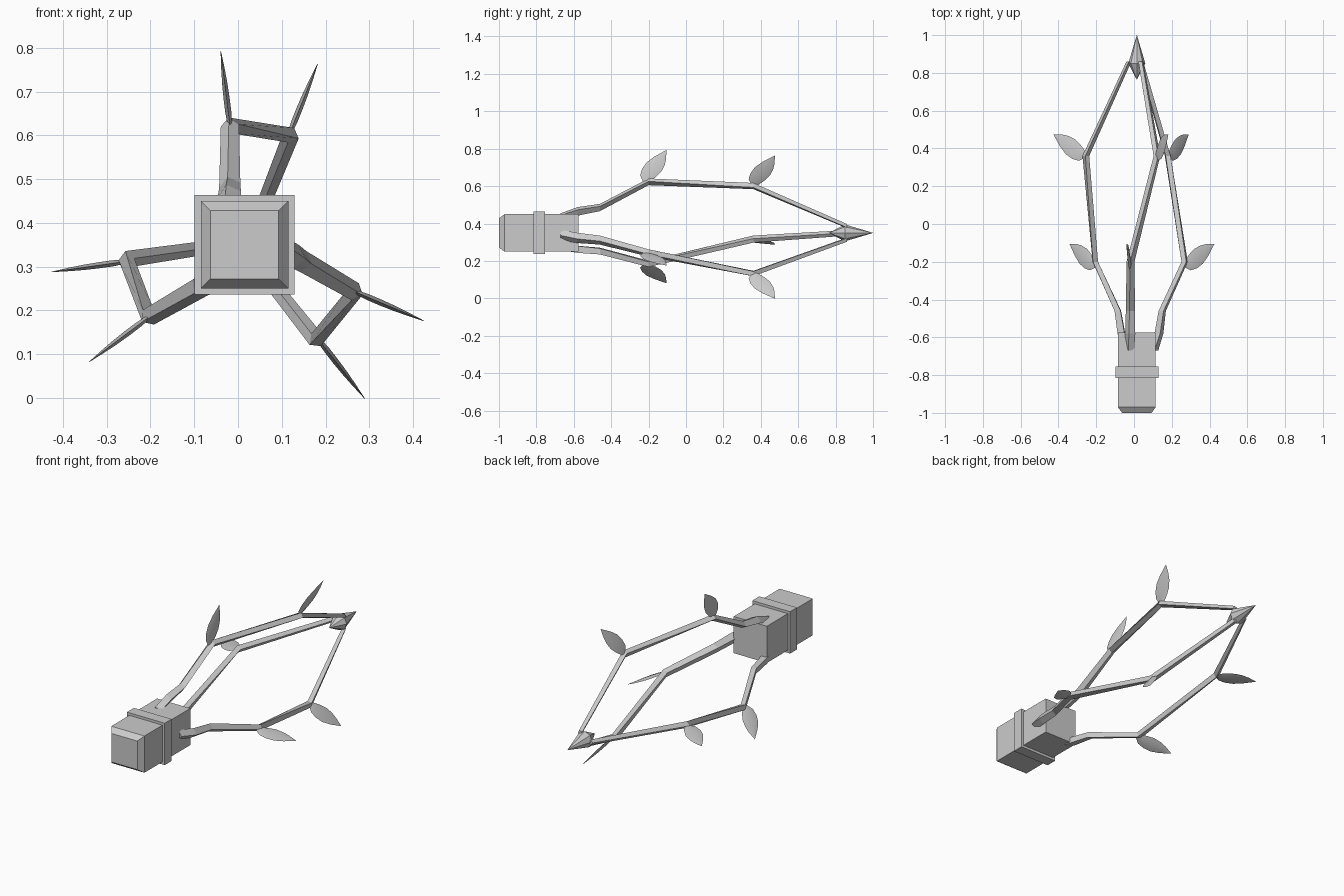
import bpy, bmesh
from math import radians, sin, cos, pi
from mathutils import Vector

if "Cube" in bpy.data.objects:
    bpy.data.objects.remove(bpy.data.objects["Cube"], do_unlink=True)

AX, AZ = 0.015, 0.35   # the long axis runs along y through here

grey = bpy.data.materials.new("plain_grey")
grey.use_nodes = True
grey.diffuse_color = (0.6, 0.6, 0.6, 1)
grey.node_tree.nodes["Principled BSDF"].inputs["Base Color"].default_value = (0.6, 0.6, 0.6, 1)


def polar(y, r, deg, radial=0.0, side=0.0):
    """Point around the axis, offset along the radius and sideways."""
    a = radians(deg)
    r += radial
    return Vector((AX + r * cos(a) - side * sin(a), y, AZ + r * sin(a) + side * cos(a)))


def loft(name, rings, smooth=False):
    """Skin closed rings of points and cap both ends."""
    bm = bmesh.new()
    loops = [[bm.verts.new(p) for p in ring] for ring in rings]
    for a, b in zip(loops, loops[1:]):
        n = len(a)
        for i in range(n):
            bm.faces.new((a[i], a[(i + 1) % n], b[(i + 1) % n], b[i]))
    bm.faces.new(loops[0][::-1])
    bm.faces.new(loops[-1])
    bmesh.ops.remove_doubles(bm, verts=bm.verts, dist=0.0001)
    bmesh.ops.recalc_face_normals(bm, faces=bm.faces)
    mesh = bpy.data.meshes.new(name)
    bm.to_mesh(mesh)
    bm.free()
    mesh.materials.append(grey)
    obj = bpy.data.objects.new(name, mesh)
    bpy.context.collection.objects.link(obj)
    for p in mesh.polygons:
        p.use_smooth = smooth
    return obj


def square(y, half):
    return [(AX + sx * half, y, AZ + sz * half)
            for sx, sz in ((-1, -1), (1, -1), (1, 1), (-1, 1))]


# Socket block with a bevelled front, and its collar
loft("socket_block", [square(-1, 0.078), square(-0.97, 0.1), square(-0.575, 0.1)])
loft("socket_collar", [square(-0.815, 0.114), square(-0.755, 0.114)])

# Faceted spearhead where the arms meet
loft("spear_tip", [[polar(y, r, k * 45) for k in range(8)]
                   for y, r in ((0.765, 0.001), (0.85, 0.045), (1.0, 0.0005))])

# Arm path: y, radius, angle, half depth, half width
ARM = [(-0.67, 0.09, 113, 0.024, 0.028),
       (-0.58, 0.12, 107, 0.024, 0.028),
       (-0.46, 0.14, 104, 0.02, 0.025),
       (-0.20, 0.275, 97, 0.018, 0.021),
       (0.36, 0.272, 67, 0.018, 0.019),
       (0.86, 0.042, 60, 0.013, 0.015)]

# Leaf rows: front edge (y, r), back edge (y, r), half thickness
LEAF = [((-0.03, -0.005), (0.005, -0.005), 0.005),
        ((-0.045, 0.03), (0.04, 0.022), 0.007),
        ((-0.035, 0.065), (0.068, 0.05), 0.007),
        ((-0.01, 0.1), (0.086, 0.085), 0.006),
        ((0.03, 0.13), (0.094, 0.12), 0.004),
        ((0.094, 0.166), (0.095, 0.166), 0.0005)]


def leaf(name, y0, r0, deg):
    rings = []
    for (ya, ra), (yb, rb), t in LEAF:
        ym, rm = y0 + (ya + yb) / 2, r0 + (ra + rb) / 2
        rings.append([polar(y0 + ya, r0 + ra, deg), polar(ym, rm, deg, side=t),
                      polar(y0 + yb, r0 + rb, deg), polar(ym, rm, deg, side=-t)])
    obj = loft(name, rings, smooth=True)
    bpy.ops.object.select_all(action='DESELECT')
    obj.select_set(True)
    bpy.context.view_layer.objects.active = obj
    bpy.ops.object.shade_smooth_by_angle(angle=radians(40))


# Three twisting arms, each with two leaves
for label, turn in (("top", 0), ("left", -120), ("right", 120)):
    rings = []
    for y, r, deg, d, w in ARM:
        a = deg + turn
        rings.append([polar(y, r, a, radial=d), polar(y, r, a, side=w),
                      polar(y, r, a, radial=-d), polar(y, r, a, side=-w)])
    loft(label + "_arm", rings)
    leaf(label + "_front_leaf", -0.2, 0.28, 97 + turn)
    leaf(label + "_back_leaf", 0.38, 0.28, 68 + turn)
